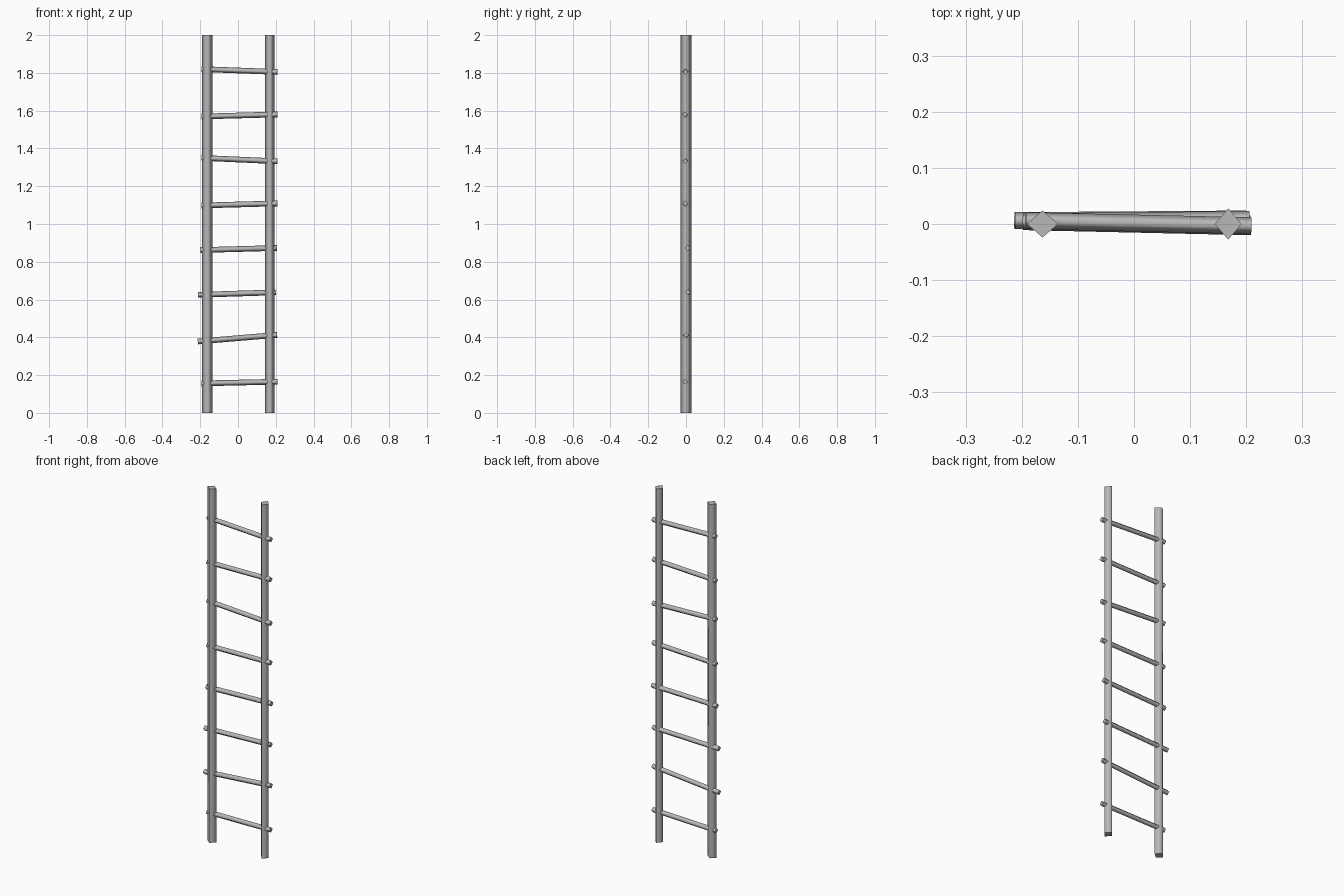
import bpy
from mathutils import Vector

cube = bpy.data.objects.get("Cube")
if cube:
    bpy.data.objects.remove(cube, do_unlink=True)

# Single grey material
grey = bpy.data.materials.new("weathered_grey")
grey.use_nodes = True
colour = (0.48, 0.48, 0.48, 1)
grey.diffuse_color = colour
grey.node_tree.nodes["Principled BSDF"].inputs["Base Color"].default_value = colour


def pole(name, start, end, half_a, half_b, up):
    """Four-sided pole from start to end: half_a lies along up, half_b across it."""
    start, end = Vector(start), Vector(end)
    axis = (end - start).normalized()
    across = axis.cross(Vector(up)).normalized()
    upright = across.cross(axis)
    ring = [upright * half_a, across * half_b, -upright * half_a, -across * half_b]
    verts = [p + r for p in (start, end) for r in ring]
    sides = [(i, i + 4, (i + 1) % 4 + 4, (i + 1) % 4) for i in range(4)]
    mesh = bpy.data.meshes.new(name)
    mesh.from_pydata(verts, [], sides + [(0, 1, 2, 3), (7, 6, 5, 4)])
    mesh.flip_normals()
    mesh.materials.append(grey)
    # Sides shade smoothly, end caps stay crisp
    for face in mesh.polygons:
        face.use_smooth = face.index < 4
    for edge in mesh.edges:
        a, b = edge.vertices
        edge.use_edge_sharp = (a < 4) == (b < 4)
    obj = bpy.data.objects.new(name, mesh)
    bpy.context.collection.objects.link(obj)
    return obj


# Upright rails
pole("right_rail", (-0.163, 0, 0), (-0.163, 0, 2), 0.028, 0.024, (1, 0, 0))
pole("left_rail", (0.168, 0, 0), (0.168, 0, 2), 0.024, 0.028, (1, 0, 0))

# Uneven rungs: right end x, y, z then left end x, y, z
rungs = [
    (-0.193, 0.004, 0.156, 0.209, -0.004, 0.165),
    (-0.213, 0.006, 0.378, 0.207, 0.000, 0.413),
    (-0.212, 0.006, 0.625, 0.200, 0.009, 0.638),
    (-0.198, 0.004, 0.862, 0.206, 0.008, 0.873),
    (-0.193, 0.004, 1.098, 0.209, -0.004, 1.109),
    (-0.193, 0.004, 1.350, 0.209, -0.004, 1.332),
    (-0.193, 0.004, 1.569, 0.209, -0.005, 1.580),
    (-0.193, 0.006, 1.820, 0.209, -0.003, 1.805),
]
for number, r in enumerate(rungs, 1):
    pole(f"rung_{number}", r[:3], r[3:], 0.015, 0.015, (0, 0, 1))
